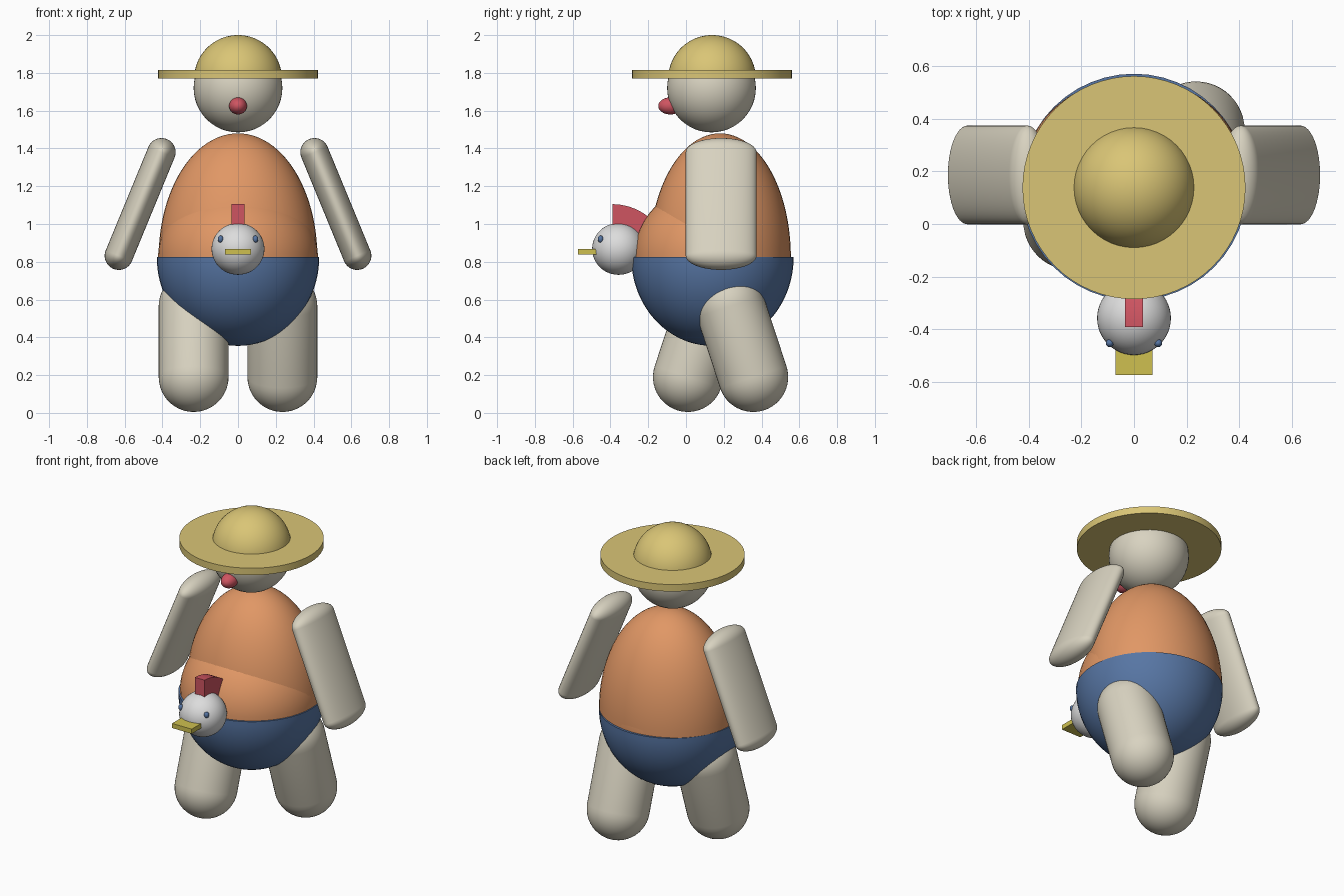
import bpy, bmesh, math
from mathutils import Matrix, Vector

old = bpy.data.objects.get("Cube")
if old:
    bpy.data.objects.remove(old, do_unlink=True)


def material(name, r, g, b):
    m = bpy.data.materials.new(name)
    m.use_nodes = True
    m.diffuse_color = (r, g, b, 1)
    m.node_tree.nodes["Principled BSDF"].inputs["Base Color"].default_value = (r, g, b, 1)
    return m


CREAM = material("cream", 0.69, 0.65, 0.53)
ORANGE = material("orange", 0.75, 0.31, 0.13)
BLUE = material("blue", 0.095, 0.18, 0.37)
STRAW = material("straw", 0.70, 0.56, 0.18)
RED = material("red", 0.62, 0.09, 0.12)
YELLOW = material("yellow", 0.62, 0.53, 0.08)
WHITE = material("white", 0.72, 0.72, 0.72)


def finish(name, bm, mat, matrix=Matrix()):
    bmesh.ops.transform(bm, matrix=matrix, verts=bm.verts)
    bmesh.ops.recalc_face_normals(bm, faces=bm.faces)
    mesh = bpy.data.meshes.new(name)
    bm.to_mesh(mesh)
    bm.free()
    mesh.materials.append(mat)
    ob = bpy.data.objects.new(name, mesh)
    bpy.context.collection.objects.link(ob)
    bpy.ops.object.select_all(action='DESELECT')
    bpy.context.view_layer.objects.active = ob
    ob.select_set(True)
    bpy.ops.object.shade_smooth_by_angle(angle=math.radians(35))
    return ob


def lathe(name, profile, mat, matrix=Matrix(), steps=48):
    """Revolve (radius, height) points around z."""
    bm = bmesh.new()
    verts = [bm.verts.new((r, 0, z)) for r, z in profile]
    edges = [bm.edges.new(pair) for pair in zip(verts, verts[1:])]
    bmesh.ops.spin(bm, geom=verts + edges, cent=(0, 0, 0), axis=(0, 0, 1),
                   angle=math.tau, steps=steps, use_merge=False)
    bmesh.ops.remove_doubles(bm, verts=bm.verts, dist=1e-5)
    return finish(name, bm, mat, matrix)


def arc(start, end, count=24, r=1, z=0):
    """Points on a circle between two elevations in degrees."""
    angles = [math.radians(start + (end - start) * i / count) for i in range(count + 1)]
    return [(r * math.cos(a), z + r * math.sin(a)) for a in angles]


def place(center, size):
    return Matrix.Translation(center) @ Matrix.Diagonal((*size, 1))


def ellipsoid(name, center, size, mat, low=-90, high=90):
    profile = arc(low, high)
    if low == 0:
        profile.insert(0, (0, 0))
    if high == 0:
        profile.append((0, 0))
    return lathe(name, profile, mat, place(center, size))


def capsule(name, bottom, top, radius, mat, widen=1):
    bottom, top = Vector(bottom), Vector(top)
    axis = top - bottom
    profile = arc(-90, 0, 12, radius) + arc(0, 90, 12, radius, axis.length)
    turn = Vector((0, 0, 1)).rotation_difference(axis).to_matrix().to_4x4()
    return lathe(name, profile, mat, Matrix.Translation(bottom) @ turn
                 @ Matrix.Diagonal((1, widen, 1, 1)))


# Torso: tall upper half, bulging belly and blue trousers
ellipsoid("shirt", (0, 0.18, 0.825), (0.42, 0.375, 0.655), ORANGE, low=0)
ellipsoid("shirt_belly", (0, 0.14, 0.825), (0.423, 0.416, 0.39), ORANGE, low=0)
ellipsoid("trousers", (0, 0.14, 0.825), (0.43, 0.43, 0.47), BLUE, high=0)

# Head, nose and straw hat
ellipsoid("head", (0, 0.135, 1.72), (0.235, 0.235, 0.235), CREAM)
ellipsoid("nose", (0, -0.083, 1.625), (0.047, 0.064, 0.045), RED)
ellipsoid("hat_crown", (0, 0.138, 1.77), (0.232, 0.232, 0.23), STRAW, low=0)
lathe("hat_brim", [(0, 1.77), (0.423, 1.77), (0.423, 1.815), (0, 1.815)], STRAW,
      Matrix.Translation((0, 0.138, 0)), steps=64)

# Limbs: broad flat arms and striding legs
for side, s in (("left", 1), ("right", -1)):
    capsule(side + "_arm", (s * 0.631, 0.186, 0.832), (s * 0.405, 0.186, 1.38),
            0.075, CREAM, widen=2.5)
    capsule(side + "_leg", (s * 0.235, 0.183 + s * 0.173, 0.19),
            (s * 0.235, 0.183 + s * 0.05, 0.565), 0.185, CREAM)
    ellipsoid(side + "_bird_eye", (s * 0.092, -0.452, 0.92), (0.015, 0.015, 0.019), BLUE)

# Bird head at the waist, with a flat beak
ellipsoid("bird_head", (0, -0.357, 0.868), (0.14, 0.14, 0.137), WHITE)
bm = bmesh.new()
bmesh.ops.create_cube(bm, size=1)
finish("bird_beak", bm, YELLOW, place((0, -0.5, 0.853), (0.14, 0.145, 0.03)))

# Bird comb: curved slab running back into the belly
bm = bmesh.new()
outline = [(-0.39, 0.93)] + [(y - 0.39, z) for y, z in arc(90, 38, 12, 0.305, 0.8)]
outline.append((-0.2, 0.93))
slab = bm.faces.new([bm.verts.new((-0.035, y, z)) for y, z in outline])
new = bmesh.ops.extrude_face_region(bm, geom=[slab])["geom"]
bmesh.ops.translate(bm, vec=(0.07, 0, 0),
                    verts=[v for v in new if isinstance(v, bmesh.types.BMVert)])
finish("bird_comb", bm, RED)
